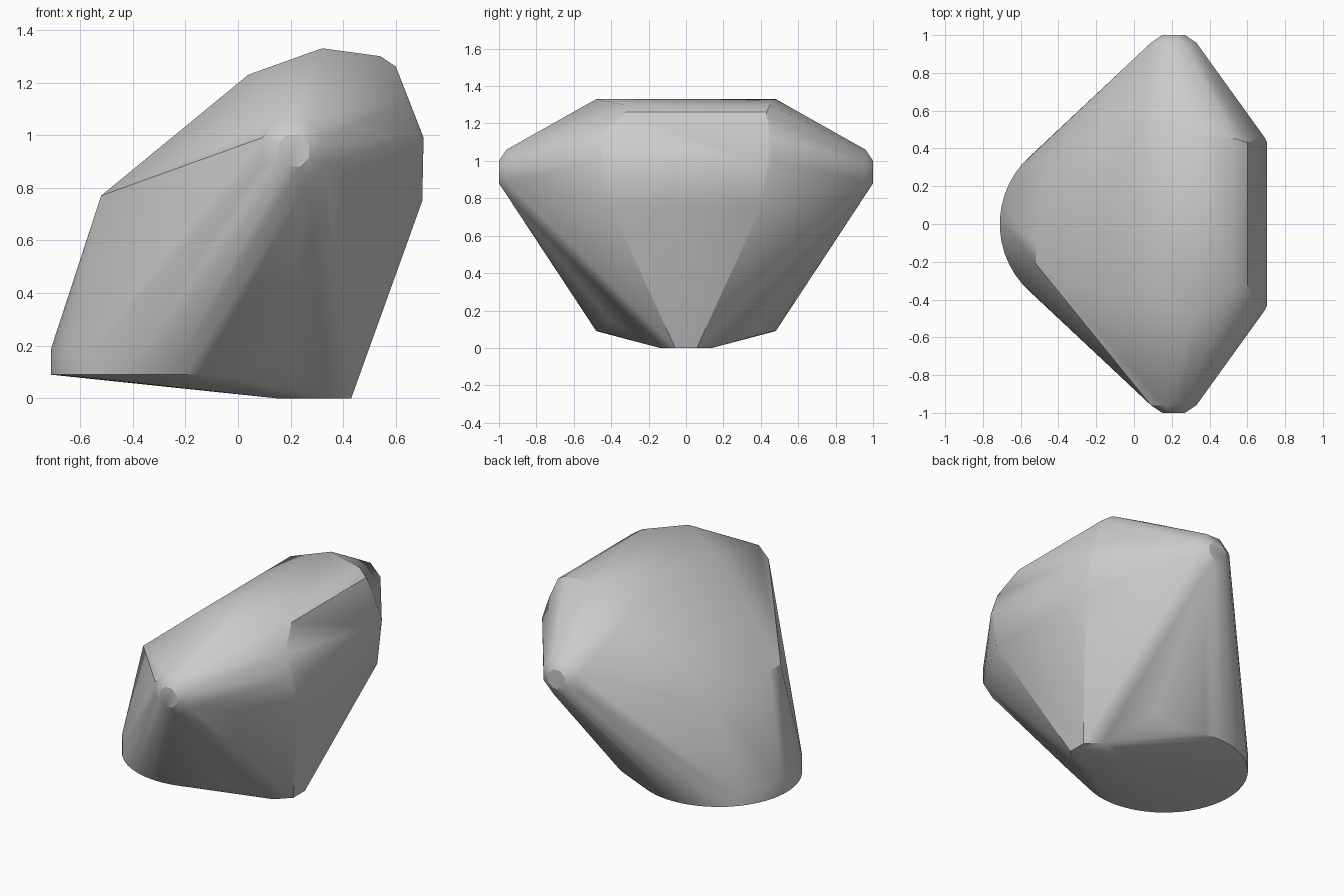
import bpy
import bmesh
from math import cos, sin, pi, radians

cube = bpy.data.objects.get("Cube")
if cube:
    bpy.data.objects.remove(cube, do_unlink=True)

grey = bpy.data.materials.new("plain_grey")
grey.use_nodes = True
color = (0.6, 0.6, 0.6, 1)
grey.diffuse_color = color
grey.node_tree.nodes["Principled BSDF"].inputs["Base Color"].default_value = color


def ring(center, radius, sides, axis):
    """Regular polygon around a z or y axis, with flats facing the main directions."""
    x, y, z = center
    r = radius / cos(pi / sides)
    points = []
    for i in range(sides):
        a = 2 * pi * (i + 0.5) / sides
        u, v = r * cos(a), r * sin(a)
        points.append((x + u, y + v, z) if axis == "z" else (x + u, y, z + v))
    return points


points = []
# Round drum at the low end and the small foot
for z in (0.09, 0.19):
    points += ring((-0.23, 0, z), 0.48, 48, "z")
points += ring((0.29, 0, 0), 0.14, 8, "z")

for side in (-1, 1):
    # Side knobs: wide collar and narrow tip
    points += ring((0.21, side * 0.96, 0.94), 0.12, 8, "y")
    points += ring((0.21, side, 0.94), 0.06, 8, "y")
    # Rounded ridge and rear wall, shared by both sides
    for x, y, z in ((0.32, 0.48, 1.33), (0.65, 0.45, 1.13), (0.69, 0.46, 1.0),
                    (0.705, 0.43, 0.99), (0.70, 0.40, 0.75), (0.18, 0.40, 0.14)):
        points.append((x, side * y, z))

# Ridge corners that differ between the sides
points += [(0.04, -0.40, 1.23), (0.04, 0.47, 1.23),
           (0.54, -0.33, 1.30), (0.60, -0.32, 1.26),
           (0.54, 0.45, 1.30), (0.60, 0.43, 1.26)]
# Sloping panel corners above the drum
points += [(-0.52, -0.21, 0.77), (-0.52, -0.10, 0.77), (-0.47, 0.33, 0.68)]

# Wrap the outline points in one closed shell
bm = bmesh.new()
for p in points:
    bm.verts.new(p)
hull = bmesh.ops.convex_hull(bm, input=bm.verts)
loose = {g for g in hull["geom_interior"] + hull["geom_unused"]
         if isinstance(g, bmesh.types.BMVert)}
bmesh.ops.delete(bm, geom=list(loose), context="VERTS")
bmesh.ops.dissolve_limit(bm, angle_limit=radians(1), verts=bm.verts, edges=bm.edges)
bmesh.ops.recalc_face_normals(bm, faces=bm.faces)
mesh = bpy.data.meshes.new("shell")
bm.to_mesh(mesh)
bm.free()
mesh.materials.append(grey)

shell = bpy.data.objects.new("shell", mesh)
bpy.context.collection.objects.link(shell)
bpy.ops.object.select_all(action="DESELECT")
shell.select_set(True)
bpy.context.view_layer.objects.active = shell
bpy.ops.object.shade_smooth_by_angle(angle=radians(30))
